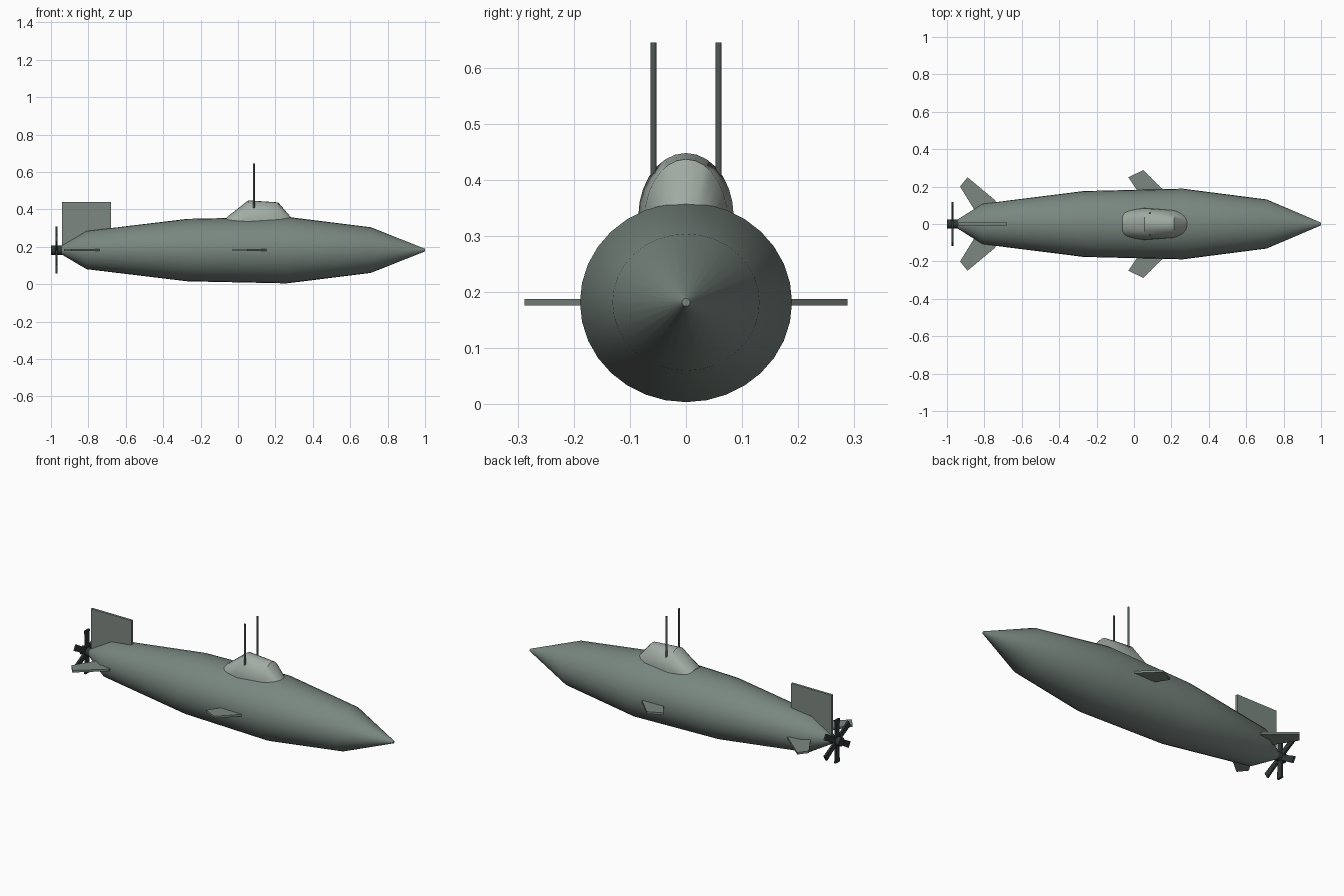
import bpy, bmesh
from math import pi, sin, cos, radians
from mathutils import Matrix, Vector

if "Cube" in bpy.data.objects:
    bpy.data.objects.remove(bpy.data.objects["Cube"])

AXIS_Z = 0.182


def material(name, rgb):
    m = bpy.data.materials.new(name)
    m.diffuse_color = (*rgb, 1)
    m.use_nodes = True
    m.node_tree.nodes["Principled BSDF"].inputs["Base Color"].default_value = m.diffuse_color
    return m


hull_mat = material("hull_green_grey", (0.19, 0.24, 0.215))
tower_mat = material("tower_light_grey", (0.36, 0.41, 0.37))
fin_mat = material("fin_grey", (0.20, 0.245, 0.22))
dark_mat = material("dark_metal", (0.03, 0.04, 0.04))
mast_mat = material("mast_grey", (0.08, 0.10, 0.095))


def finish(bm, name, mat, smooth=None):
    bmesh.ops.recalc_face_normals(bm, faces=bm.faces)
    me = bpy.data.meshes.new(name)
    bm.to_mesh(me)
    bm.free()
    ob = bpy.data.objects.new(name, me)
    bpy.context.collection.objects.link(ob)
    me.materials.append(mat)
    if smooth:
        bpy.ops.object.select_all(action='DESELECT')
        ob.select_set(True)
        bpy.context.view_layer.objects.active = ob
        bpy.ops.object.shade_smooth_by_angle(angle=radians(smooth))
    return ob


def loft(name, sections, mat, smooth):
    """Bridge equal-length closed sections and cap both ends."""
    bm = bmesh.new()
    rings = [[bm.verts.new(p) for p in s] for s in sections]
    n = len(rings[0])
    for a, b in zip(rings, rings[1:]):
        for i in range(n):
            j = (i + 1) % n
            bm.faces.new((a[i], a[j], b[j], b[i]))
    bm.faces.new(rings[0])
    bm.faces.new(rings[-1])
    return finish(bm, name, mat, smooth)


def plate(name, outline, thickness, mat):
    """Extrude a flat outline, centred, along its normal."""
    bm = bmesh.new()
    f = bm.faces.new([bm.verts.new(p) for p in outline])
    f.normal_update()
    n = f.normal.copy()
    bmesh.ops.translate(bm, verts=bm.verts, vec=-n * thickness / 2)
    ext = bmesh.ops.extrude_face_region(bm, geom=[f], use_keep_orig=True)
    moved = [v for v in ext["geom"] if isinstance(v, bmesh.types.BMVert)]
    bmesh.ops.translate(bm, verts=moved, vec=n * thickness)
    return finish(bm, name, mat)


def cylinder(name, r, length, centre, mat, along_x=False, sides=16):
    bm = bmesh.new()
    rot = Matrix.Rotation(pi / 2, 4, 'Y') if along_x else Matrix()
    bmesh.ops.create_cone(bm, cap_ends=True, segments=sides, radius1=r, radius2=r,
                          depth=length, matrix=Matrix.Translation(centre) @ rot)
    return finish(bm, name, mat, 40)


# Hull: elliptical rings (x, half width, half height)
stations = [(-0.94, 0.026, 0.025), (-0.81, 0.108, 0.102), (-0.27, 0.176, 0.167),
            (0.26, 0.189, 0.178), (0.71, 0.131, 0.122), (1.0, 0.007, 0.007)]
loft("hull", [[(x, w * sin(2 * pi * i / 32), AXIS_Z + h * cos(2 * pi * i / 32))
               for i in range(32)] for x, w, h in stations], hull_mat, 35)

# Conning tower: half-ellipse sections (x, half width, base z, top z)
tower = [(-0.062, 0.070, 0.31, 0.356), (0.055, 0.085, 0.335, 0.448),
         (0.215, 0.074, 0.33, 0.437), (0.285, 0.050, 0.31, 0.355)]
loft("conning_tower", [[(x, w * cos(pi * i / 14), b + (t - b) * sin(pi * i / 14))
                        for i in range(15)] + [(x, -w, 0.30), (x, w, 0.30)]
                       for x, w, b, t in tower], tower_mat, 35)

# Rudder
plate("rudder", [(-0.94, 0, 0.19), (-0.68, 0, 0.19), (-0.68, 0, 0.44), (-0.94, 0, 0.44)],
      0.014, fin_mat)

# Diving planes and masts on both sides
mid_plane = [(0.03, 0.16), (-0.03, 0.25), (0.05, 0.288), (0.18, 0.16)]
stern_plane = [(-0.85, 0.07), (-0.93, 0.20), (-0.89, 0.25), (-0.74, 0.125), (-0.74, 0.07)]
for side, s in (("left", 1), ("right", -1)):
    for kind, outline in (("mid_plane", mid_plane), ("stern_plane", stern_plane)):
        plate(f"{kind}_{side}", [(x, s * y, AXIS_Z) for x, y in outline], 0.012, fin_mat)
    cylinder(f"mast_{side}", 0.0055, 0.24, (0.085, s * 0.058, 0.525), mast_mat, sides=12)

# Propeller: hub and six blades
cylinder("propeller_hub", 0.025, 0.07, (-0.965, 0, AXIS_Z), dark_mat, along_x=True)
hub = Vector((-0.97, 0, AXIS_Z))
for k in range(6):
    rot = Matrix.Rotation(k * pi / 3, 3, 'X')
    blade = [(0, -0.014, 0.015), (0, 0.014, 0.015), (0, 0.018, 0.125), (0, -0.018, 0.125)]
    plate(f"propeller_blade_{k + 1}", [hub + rot @ Vector(p) for p in blade], 0.011, dark_mat)
